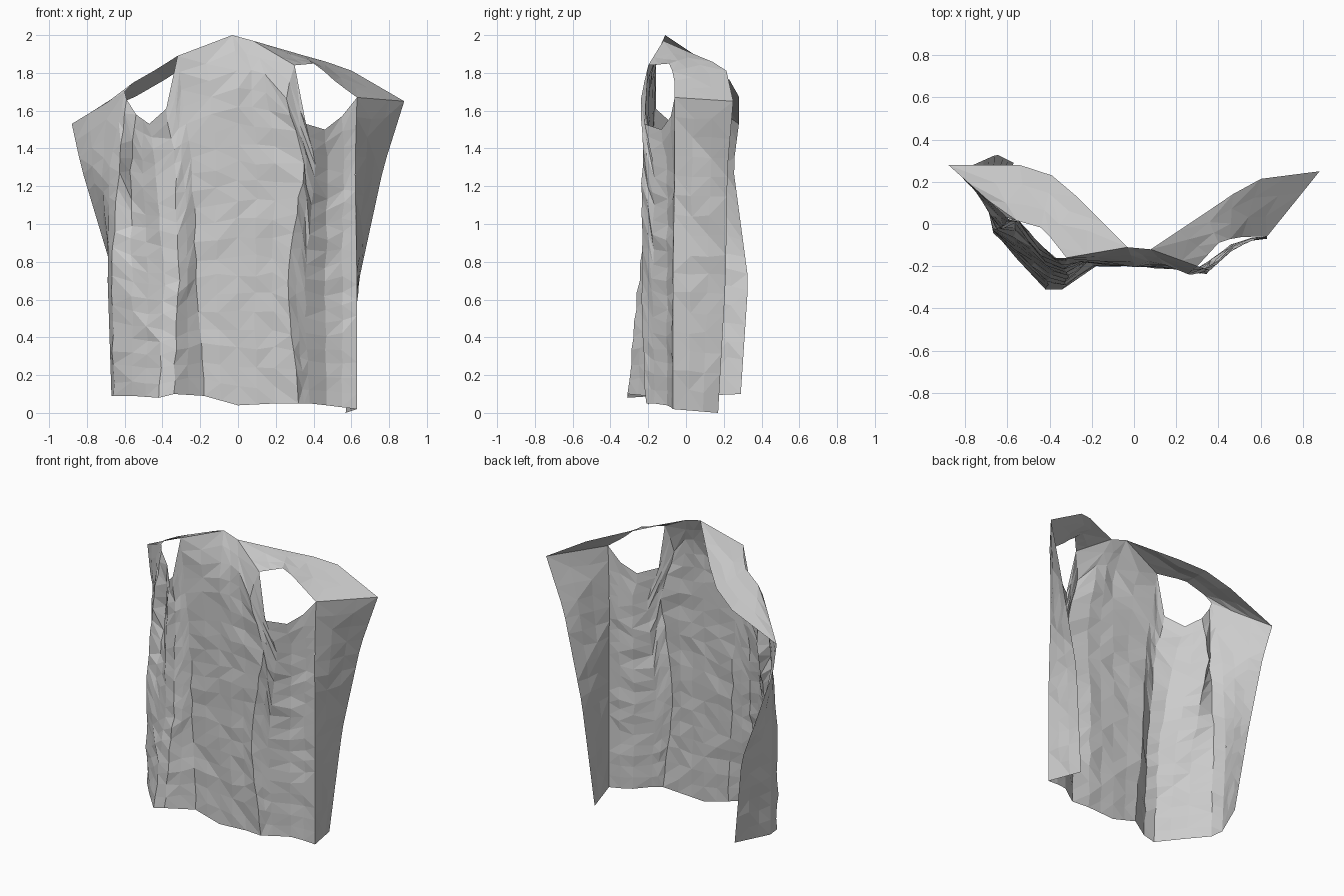
import bpy, bmesh, random
from mathutils import Vector

random.seed(4)
default_cube = bpy.data.objects.get("Cube")
if default_cube:
    bpy.data.objects.remove(default_cube, do_unlink=True)

# Cloth colour
cloth = bpy.data.materials.new("grey_cloth")
cloth.use_nodes = True
grey = (0.6, 0.6, 0.6, 1)
cloth.diffuse_color = grey
cloth.node_tree.nodes["Principled BSDF"].inputs["Base Color"].default_value = grey

FACET = 0.1      # typical size of a crumpled facet
CRUMPLE = 0.007  # depth of the crumpling
LEVELS = (0.7, 1.3)


def sample(points, share):
    """Point at a share of the length of a polyline."""
    lengths = [(b - a).length for a, b in zip(points, points[1:])]
    remaining = share * sum(lengths)
    for a, b, length in zip(points, points[1:], lengths):
        if remaining <= length:
            return a.lerp(b, remaining / length)
        remaining -= length
    return points[-1].copy()


def fold(bottom, middle, upper, *top):
    """One vertical fold line: hem, two fixed heights and its upper end."""
    return [Vector(bottom),
            Vector((*middle, LEVELS[0])),
            Vector((*upper, LEVELS[1])),
            *[Vector(point) for point in top]]


def sheet(name, lines, rows, crumple):
    """Span neighbouring lines with a crumpled, triangulated sheet."""
    lines = [[sample(line, row / rows) for row in range(rows + 1)] for line in lines]
    # Fill in extra lines where the folds are far apart
    dense = []
    for first, second in zip(lines, lines[1:]):
        gap = sum((a - b).length for a, b in zip(first, second)) / len(first)
        steps = max(1, round(gap / FACET))
        for step in range(steps):
            dense.append([a.lerp(b, step / steps) for a, b in zip(first, second)])
    dense.append(lines[-1])

    bm = bmesh.new()
    grid = []
    for column, line in enumerate(dense):
        verts = []
        for row, place in enumerate(line):
            inside = 0 < row < rows and 0 < column < len(dense) - 1
            if inside:
                place = place + Vector([random.uniform(-crumple, crumple) for axis in "xyz"])
                place.z += random.uniform(-crumple, crumple)
            verts.append(bm.verts.new(place))
        grid.append(verts)

    # Split each cell along a random diagonal
    for left, right in zip(grid, grid[1:]):
        for row in range(rows):
            a, b, c, d = left[row], right[row], right[row + 1], left[row + 1]
            if random.random() < 0.5:
                triangles = (a, b, c), (a, c, d)
            else:
                triangles = (a, b, d), (b, c, d)
            for triangle in triangles:
                bm.faces.new(triangle)

    mesh = bpy.data.meshes.new(name)
    bm.to_mesh(mesh)
    bm.free()
    mesh.materials.append(cloth)
    item = bpy.data.objects.new(name, mesh)
    bpy.context.collection.objects.link(item)
    return item


# Fold lines, in order from the right free edge to the left free edge
right_edge = fold((-.57, .29, .1), (-.65, .33), (-.83, .25), (-.88, .28, 1.53))
right_crease = fold((-.67, .05, .09), (-.69, .06), (-.68, .04), (-.6, .03, 1.7))
right_round = fold((-.66, -.04, .09), (-.67, -.03), (-.63, -.02), (-.59, .02, 1.66))
right_dip = fold((-.56, -.16, .09), (-.56, -.11), (-.57, .04), (-.54, .01, 1.58))
right_pleat = fold((-.42, -.31, .08), (-.39, -.23), (-.44, -.14), (-.47, -.07, 1.53))
right_ridge = fold((-.34, -.31, .1), (-.31, -.25), (-.33, -.2), (-.38, -.16, 1.61))
right_valley = fold((-.18, -.2, .09), (-.22, -.18), (-.24, -.18), (-.32, -.16, 1.89))
centre = fold((0, -.2, .04), (0, -.2), (0, -.2), (0, -.2, 1.75), (-.03, -.11, 2))
left_neck = fold((.2, -.2, .05), (.18, -.2), (.2, -.21), (.14, -.19, 1.8), (.08, -.12, 1.97))
left_ridge = fold((.32, -.21, .05), (.26, -.235), (.35, -.23), (.26, -.24, 1.68), (.3, -.2, 1.84))
left_hollow = fold((.38, -.17, .05), (.35, -.18), (.41, -.17), (.36, -.22, 1.53))
left_pleat = fold((.47, -.1, .04), (.46, -.1), (.48, -.1), (.46, -.13, 1.5))
left_side = fold((.55, -.08, .03), (.55, -.07), (.56, -.07), (.55, -.08, 1.57))
left_crease = fold((.63, -.07, .02), (.63, -.07), (.62, -.06), (.63, -.06, 1.67))
left_edge = fold((.57, .17, 0), (.64, .21), (.77, .22), (.88, .25, 1.65))

# Body of the garment: two hanging lapels and a pleated panel between them
sheet("right_lapel", [right_edge, right_crease], 16, CRUMPLE)
sheet("body_panel",
      [right_crease, right_round, right_dip, right_pleat, right_ridge, right_valley,
       centre, left_neck, left_ridge, left_hollow, left_pleat, left_side, left_crease],
      20, CRUMPLE)
sheet("left_lapel", [left_crease, left_edge], 16, CRUMPLE)

# Shoulder straps: from the armhole rim back to the free collar edge
right_collar = [centre[-1], Vector((-.36, .22, 1.78)),
                Vector((-.53, .28, 1.68)), right_edge[-1]]
right_rim = [right_valley[-1], Vector((-.43, -.02, 1.82)),
             Vector((-.57, .02, 1.74)), right_crease[-1]]
left_collar = [left_neck[-1], Vector((.32, .04, 1.9)),
               Vector((.57, .21, 1.83)), left_edge[-1]]
left_rim = [left_ridge[-1], Vector((.41, -.08, 1.85)),
            Vector((.52, -.06, 1.75)), left_crease[-1]]
sheet("right_shoulder_strap", [right_collar, right_rim], 6, CRUMPLE / 2)
sheet("left_shoulder_strap", [left_rim, left_collar], 6, CRUMPLE / 2)
